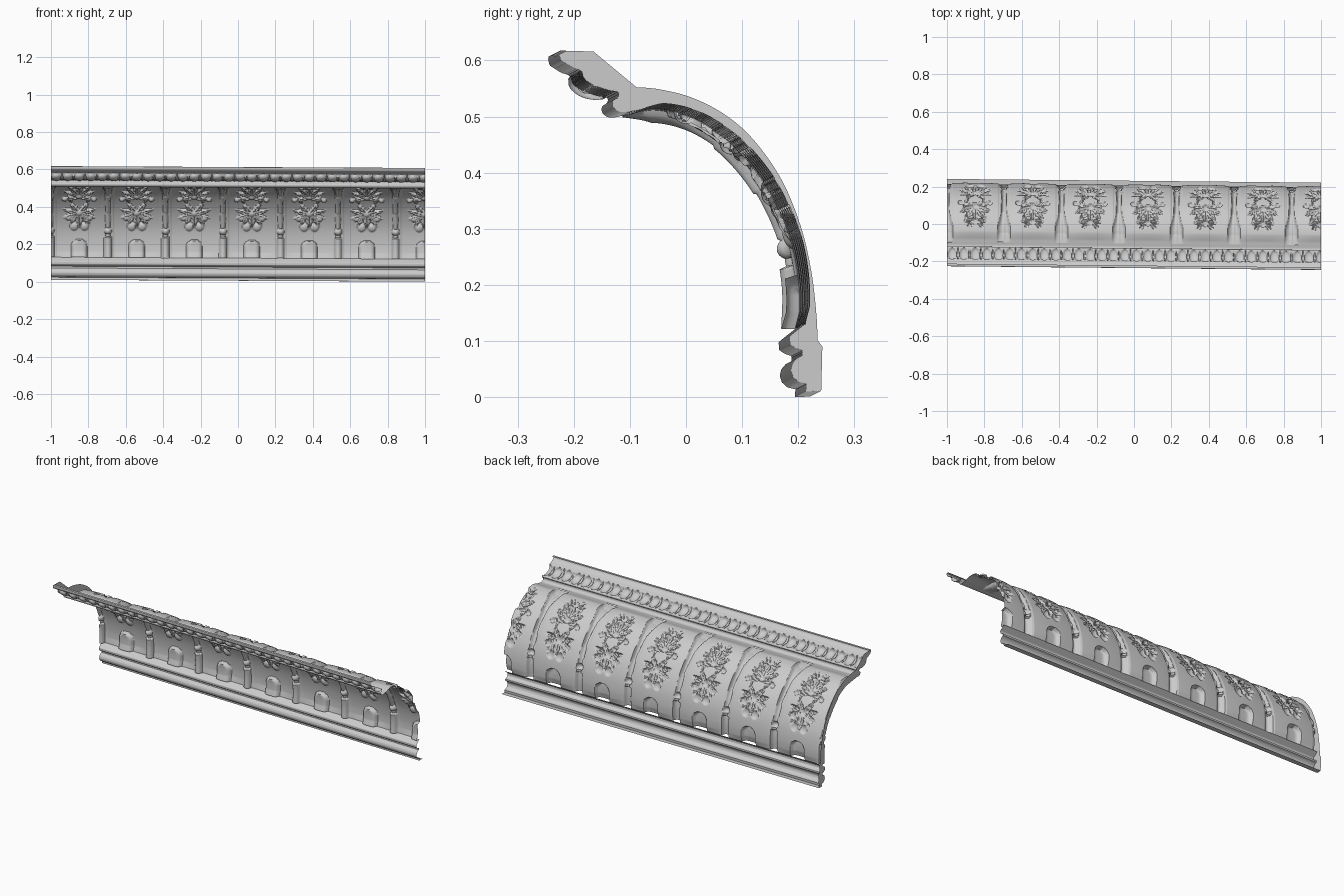
import bpy, math

if "Cube" in bpy.data.objects:
    bpy.data.objects.remove(bpy.data.objects["Cube"])

PITCH, RIB0 = 0.3075, -0.08      # panel spacing and position of one rib
YAW, TILT = -0.010, -0.005       # the piece sits slightly askew


def resample(pts, n, smooth=True):
    """Catmull-Rom (or straight) profile resampled evenly to n points: (s, y, z)."""
    dense = []
    for i in range(len(pts) - 1):
        p0, p1 = pts[max(i - 1, 0)], pts[i]
        p2, p3 = pts[i + 1], pts[min(i + 2, len(pts) - 1)]
        for k in range(20):
            t = k / 20
            if smooth:
                dense.append([0.5 * (2 * b + (c - a) * t + (2 * a - 5 * b + 4 * c - d) * t * t
                              + (3 * b - a - 3 * c + d) * t ** 3)
                              for a, b, c, d in zip(p0, p1, p2, p3)])
            else:
                dense.append([b + (c - b) * t for b, c in zip(p1, p2)])
    dense.append(list(pts[-1]))
    cum = [0.0]
    for a, b in zip(dense, dense[1:]):
        cum.append(cum[-1] + math.dist(a, b))
    out, k = [], 0
    for i in range(n):
        s = cum[-1] * i / (n - 1)
        while k < len(cum) - 2 and cum[k + 1] < s:
            k += 1
        f = (s - cum[k]) / (cum[k + 1] - cum[k])
        out.append((s, *[a + (b - a) * f for a, b in zip(dense[k], dense[k + 1])]))
    return out


def make(name, verts, faces, angle=40):
    mesh = bpy.data.meshes.new(name)
    mesh.from_pydata(verts, [], faces)
    ob = bpy.data.objects.new(name, mesh)
    bpy.context.collection.objects.link(ob)
    bpy.ops.object.select_all(action='DESELECT')
    ob.select_set(True)
    bpy.context.view_layer.objects.active = ob
    bpy.ops.object.shade_smooth_by_angle(angle=math.radians(angle))
    return ob


def sweep(name, prof, nx, height=None):
    """Run a profile along x, pushing relief out to the front; returns the left edge."""
    n, verts = len(prof), []
    normals = []
    for j in range(n):
        a, b = prof[max(j - 1, 0)], prof[min(j + 1, n - 1)]
        ty, tz = b[1] - a[1], b[2] - a[2]
        ln = math.hypot(ty, tz) or 1
        normals.append((-tz / ln, ty / ln))
    for i in range(nx):
        x = -1 + 2 * i / (nx - 1)
        for (s, y, z), (ny, nz) in zip(prof, normals):
            h = height(x, s) if height else 0
            verts.append((x, y + ny * h + YAW * x, z + nz * h + TILT * x))
    faces = [(i * n + j, (i + 1) * n + j, (i + 1) * n + j + 1, i * n + j + 1)
             for i in range(nx - 1) for j in range(n - 1)]
    make(name, verts, faces, 50)
    return verts[:n]


# Foliage of one panel, right half only: root x, root s, angle, length, width, height
LEAVES = [(0, .36, 0, .12, .018, .016), (0, .36, 32, .115, .018, .016),
          (0, .36, 64, .10, .018, .016), (0, .35, 98, .09, .016, .014),
          (.01, .45, 40, .055, .013, .015), (.01, .45, 85, .06, .013, .014),
          (0, .24, 35, .09, .016, .015), (0, .24, 72, .10, .017, .015),
          (.01, .24, 108, .085, .016, .014), (.01, .25, 150, .10, .016, .013),
          (0, .25, 180, .10, .02, .014), (.04, .31, 20, .07, .012, .012)]
BOSSES = [(0, .36, .02, .02), (0, .245, .02, .018), (.055, .215, .016, .014),
          (.078, .335, .014, .013), (0, .455, .018, .016), (.028, .165, .022, .012)]
LEAVES = [(x, s, math.sin(math.radians(a)), math.cos(math.radians(a)), l, w, h)
          for x, s, a, l, w, h in LEAVES]


def foliage(x, s):
    best = 0.0
    for x0, s0, sa, ca, l, w, h in LEAVES:
        dx, ds = x - x0, s - s0
        t = (dx * sa + ds * ca) / l
        if 0 < t < 1:
            ww = w * math.sin(math.pi * t ** 0.75) * (0.85 + 0.15 * math.cos(t * 25))
            b = abs(dx * ca - ds * sa)
            if b < ww:
                q = b / ww
                best = max(best, h * (1 - q * q) ** 0.5 * (1 - 0.45 * math.exp(-(q / .25) ** 2))
                           * min(1, 3 * (1 - t)))
    for x0, s0, r, h in BOSSES:
        q = ((x - x0) ** 2 + (s - s0) ** 2) / (r * r)
        if q < 1:
            best = max(best, h * (1 - q) ** 0.5)
    return best


def rounded(d, w, h):
    return h * math.sqrt(1 - (d / w) ** 2) if d < w else 0.0


def rib(d, s):
    """Half column with a bead, then a slim rib flaring into a leaf bracket."""
    if s < 0.11:
        return rounded(d, .021, .026)
    if s < 0.125:
        return rounded(d, .012, .014)
    if s < 0.165:
        return rounded(math.hypot(d, s - .145), .021, .024)
    w = .010 + .006 * (s - .165) / .3
    h = .022
    if s > 0.38:
        w += .018 * min(1, (s - .38) / .1) ** 1.5
        h *= 1 - 0.25 * math.exp(-(d / .006) ** 2)
    if s < 0.26:                       # pendant leaf tip
        w, h = w + .004 * math.sin((s - .165) / .095 * math.pi), h * .8
    return rounded(d, w, h * min(1, (0.575 - s) / .06))


def cove_relief(x, s):
    u = (x - RIB0) % PITCH
    d_rib = min(u, PITCH - u)
    d_mid = abs(u - PITCH / 2)
    hollow = -0.007 * (1 - (d_mid / (PITCH / 2)) ** 2) * min(1, s / .03, max(0, .55 - s) / .04)
    edge = .003 * (1 if .014 < d_rib < .030 else 0)
    tongue = 0.0
    if s < 0.095:                      # arched tongue at the foot of the panel
        w = .042 if s < .06 else .042 * math.sqrt(max(0, 1 - ((s - .06) / .035) ** 2))
        if d_mid < w:
            tongue = .024 * (1 - (d_mid / w) ** 4) ** .5
    return hollow + max(rib(d_rib, s), edge, tongue, foliage(d_mid, s))


def egg_relief(x, s):
    """Row of leaf-and-egg ornaments across the crown."""
    p = PITCH / 5
    u = abs((x - RIB0) % p - p / 2)
    v = (s - .115) / .038
    if abs(v) >= 1:
        return 0.0
    q = (u / .023) ** 2 + v * v
    egg = .011 * math.sqrt(1 - q) if q < 1 else 0
    dart = rounded(abs(u - p / 2), .006 * (1 - abs(v)) + .0005, .007)
    return max(egg, dart) - .003 * (1 - v * v)


# Profiles (y, z), running from bottom to top
base = [(.231, .006), (.204, .005), (.205, .019), (.191, .022), (.181, .031), (.177, .043),
        (.180, .055), (.188, .064), (.198, .069), (.198, .078), (.186, .082), (.176, .089),
        (.175, .103), (.204, .126)]
cove = [(.204, .126), (.205, .20), (.191, .28), (.160, .355), (.120, .415), (.070, .465),
        (.010, .500), (-.050, .513), (-.105, .506)]
crown = [(-.105, .506), (-.125, .503), (-.138, .510), (-.140, .522), (-.130, .530),
         (-.132, .540), (-.150, .541), (-.175, .548), (-.192, .561), (-.197, .577),
         (-.212, .583), (-.225, .591), (-.233, .597), (-.235, .612), (-.222, .612)]

edge = sweep("base_moulding", resample(base, 60, False), 41)
edge += sweep("cove_panels", resample(cove, 130), 541, cove_relief)
edge += sweep("crown_moulding", resample(crown, 52), 541, egg_relief)

# End cap on the left, closing the thickness behind the face
back = resample([(-.088, .552), (-.05, .549), (.01, .534), (.07, .503), (.12, .459), (.17, .388),
                 (.205, .303), (.224, .22), (.233, .14), (.234, .102)], 40)
outer = [(-.165, .616)] + [(y, z) for _, y, z in back] + [(.243, .090), (.241, .012)]
clean = []
for v in edge + [(-1, y, z) for y, z in reversed(outer[::-1])]:
    if not clean or math.dist(clean[-1], v) > 1e-4:
        clean.append(v)
if math.dist(clean[0], clean[-1]) < 2e-3:
    clean.pop()
make("end_cap", clean, [tuple(range(len(clean)))])
